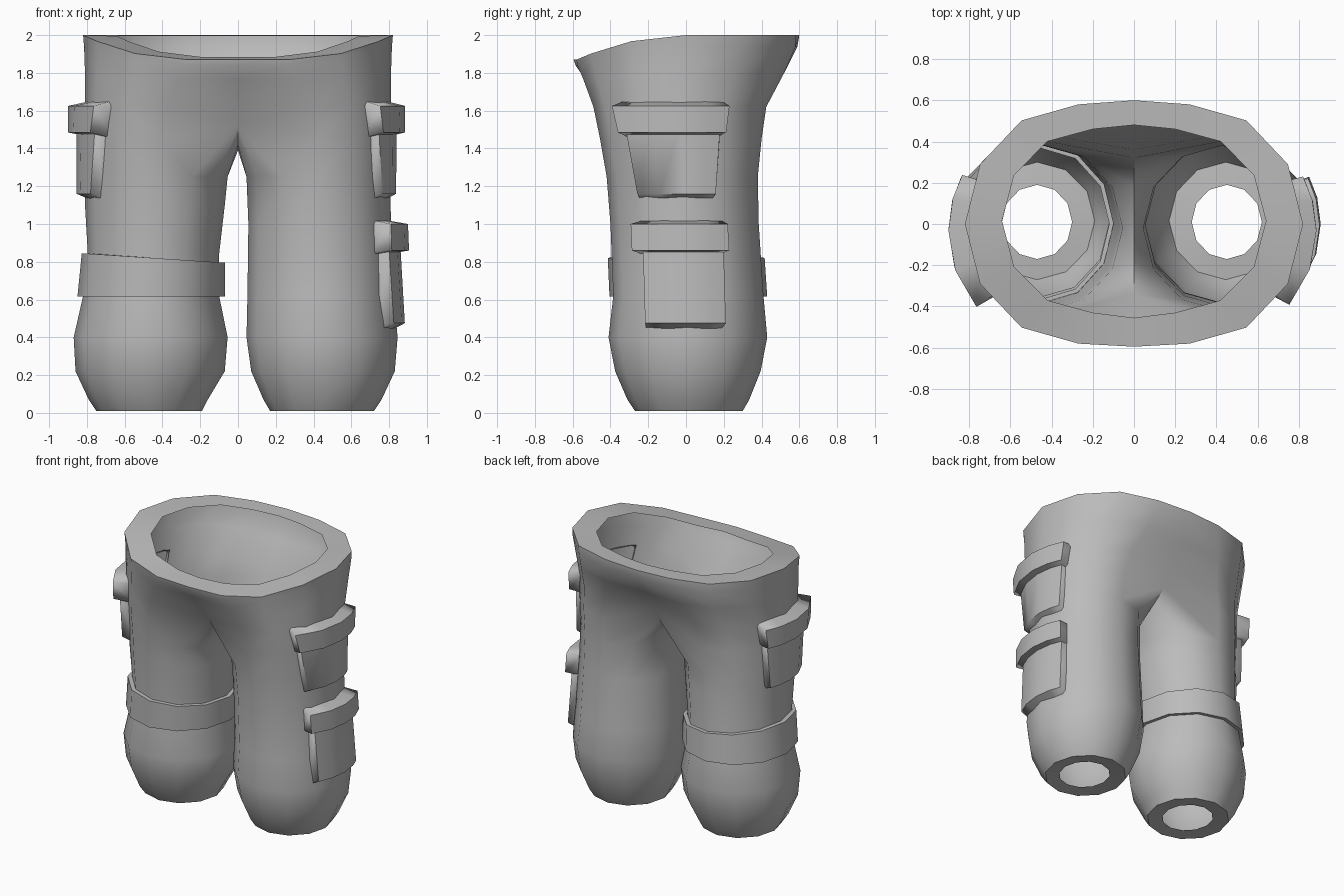
import bpy, bmesh, math
from mathutils import Vector

if "Cube" in bpy.data.objects:
    bpy.data.objects.remove(bpy.data.objects["Cube"])

grey = bpy.data.materials.new("cloth_grey")
grey.diffuse_color = (0.5, 0.5, 0.5, 1)
grey.use_nodes = True
grey.node_tree.nodes["Principled BSDF"].inputs["Base Color"].default_value = grey.diffuse_color

# Leg and hip sections: z, inner x, outer x, front y, back y (x measured outward from the middle)
HIPS = [(1.45, .03, .81, -.455, .40), (1.62, -.05, .81, -.49, .425), (1.80, -.19, .81, -.545, .52),
        (1.94, -.28, .815, -.575, .58), (2.0, -.28, .82, -.58, .58)]
RIGHT = [(.02, .28, .62, -.17, .19), (.01, .17, .72, -.27, .30), (.07, .135, .76, -.31, .335),
         (.22, .07, .83, -.375, .395), (.40, .045, .845, -.41, .43), (.62, .05, .825, -.385, .41),
         (1.0, .055, .81, -.40, .385), (1.25, .045, .805, -.42, .38)] + HIPS
LEFT = [(.02, .30, .64, -.17, .19), (.01, .19, .75, -.27, .30), (.07, .16, .79, -.31, .335),
        (.22, .07, .86, -.375, .395), (.40, .055, .87, -.41, .43), (.62, .10, .82, -.375, .40),
        (.84, .10, .795, -.385, .385), (1.1, .07, .81, -.405, .38), (1.25, .055, .81, -.42, .38)] + HIPS
INNER_RIM = (1.995, -.24, .64, -.43, .46)
# Middle seam of the hips: front y, back y for each section above the crotch
SEAM = [(-.42, .36), (-.535, .50), (-.585, .59), (-.595, .60), (-.455, .48)]
DIP = [.0, .03, .10, .13, .11]          # how far the waist drops at the front


def point(sec, side, deg, off=0.0):
    """Point on an elliptical section; 0 degrees faces outward, 90 faces back."""
    z, xi, xo, yf, yb = sec
    c, s = math.cos(math.radians(deg)), math.sin(math.radians(deg))
    return Vector((side * ((xi + xo) / 2 + ((xo - xi) / 2 + off) * c),
                   (yf + yb) / 2 + ((yb - yf) / 2 + off) * s, z))


def section_at(table, z):
    """Blend neighbouring sections at height z."""
    for a, b in zip(table[1:], table[2:]):
        if a[0] <= z <= b[0]:
            t = (z - a[0]) / (b[0] - a[0])
            return tuple(p + (q - p) * t for p, q in zip(a, b))


def finish(name, bm, angle=50):
    bmesh.ops.recalc_face_normals(bm, faces=bm.faces[:])
    me = bpy.data.meshes.new(name)
    bm.to_mesh(me)
    bm.free()
    me.materials.append(grey)
    ob = bpy.data.objects.new(name, me)
    bpy.context.collection.objects.link(ob)
    bpy.ops.object.select_all(action='DESELECT')
    ob.select_set(True)
    bpy.context.view_layer.objects.active = ob
    bpy.ops.object.shade_smooth_by_angle(angle=math.radians(angle))
    return ob


def bridge(bm, a, b, closed=True):
    n = len(a)
    for i in range(n if closed else n - 1):
        j = (i + 1) % n
        bm.faces.new([v for v in (a[i], a[j], b[j], b[i])])


# Trousers: two open legs meeting at a saddle, flaring to a folded-in waist rim
bm = bmesh.new()
outer_angles = range(-90, 91, 30)
saddle = [bm.verts.new(p) for p in
          ((0, .32, 1.52), (0, .18, 1.42), (0, 0, 1.39), (0, -.18, 1.42), (0, -.34, 1.52))]
seams = [(bm.verts.new((0, f, h[0] - d)), bm.verts.new((0, b, h[0])))
         for (f, b), h, d in zip(SEAM, HIPS[1:] + [INNER_RIM], DIP)]
for side, table in ((1, RIGHT), (-1, LEFT)):
    n_leg = len(table) - len(HIPS)
    prev = None
    for sec in table[:n_leg]:
        ring = [bm.verts.new(point(sec, side, a)) for a in range(-90, 270, 30)]
        if prev:
            bridge(bm, prev, ring)
        prev = ring
    top = [bm.verts.new(point(HIPS[0], side, a)) for a in outer_angles]
    bridge(bm, prev, top + saddle)
    strip = [saddle[4]] + top + [saddle[0]]
    for sec, seam, dip in zip(HIPS[1:] + [INNER_RIM], seams, DIP):
        row = [seam[0]]
        for a in outer_angles:
            p = point(sec, side, a)
            p.z -= dip * min(0, math.sin(math.radians(a))) ** 2
            row.append(bm.verts.new(p))
        row.append(seam[1])
        bridge(bm, strip, row, closed=False)
        strip = row
finish("trousers", bm)

# Strap around the left leg, its upper edge sloping towards the inside
bm = bmesh.new()
prev = None
for z, grow, slope in ((.62, -.02, 0), (.615, .03, 0), (.82, .03, .025), (.82, -.02, .025)):
    sec = section_at(LEFT, min(max(z, .62), .84))
    ring = []
    for a in range(-90, 270, 30):
        p = point(sec, -1, a, grow)
        p.z = z + slope * math.cos(math.radians(a))
        ring.append(bm.verts.new(p))
    if prev:
        bridge(bm, prev, ring)
    prev = ring
finish("leg_strap", bm, 40)


def pad(name, table, side, a0, a1, z0, z1, depth, edge, taper=0.0):
    """Raised pad wrapped on the outside of a leg, with sloped edges."""
    bm = bmesh.new()
    da = math.degrees(edge / .42)
    cols = [a0, a0 + da, a0 * .45, 0, a1 * .5, a1 - da, a1]
    rows = [z0, z0 + edge, z1 - edge, z1]
    prev = None
    for i, z in enumerate(rows):
        k = 1 - taper * (z1 - z) / (z1 - z0)
        line = []
        for j, a in enumerate(cols):
            border = i in (0, 3) or j in (0, 6)
            line.append(bm.verts.new(point(section_at(table, z), side, a * k,
                                           -.025 if border else depth)))
        if prev:
            bridge(bm, prev, line, closed=False)
        prev = line
    finish(name, bm, 60)


# Cargo pockets with flaps: one pair on the thighs, one lower on the right leg
for label, table, side, extra in (("right", RIGHT, 1, 0), ("left", LEFT, -1, .015)):
    pad(label + "_thigh_pocket", table, side, -43, 31, 1.13, 1.55, .03 + extra, .03, .12)
    pad(label + "_thigh_flap", table, side, -46, 33, 1.46, 1.65, .075 + extra, .025, .05)
pad("right_knee_pocket", RIGHT, 1, -36, 32, .44, .92, .045, .035, .05)
pad("right_knee_flap", RIGHT, 1, -39, 31, .84, 1.02, .09, .02)
